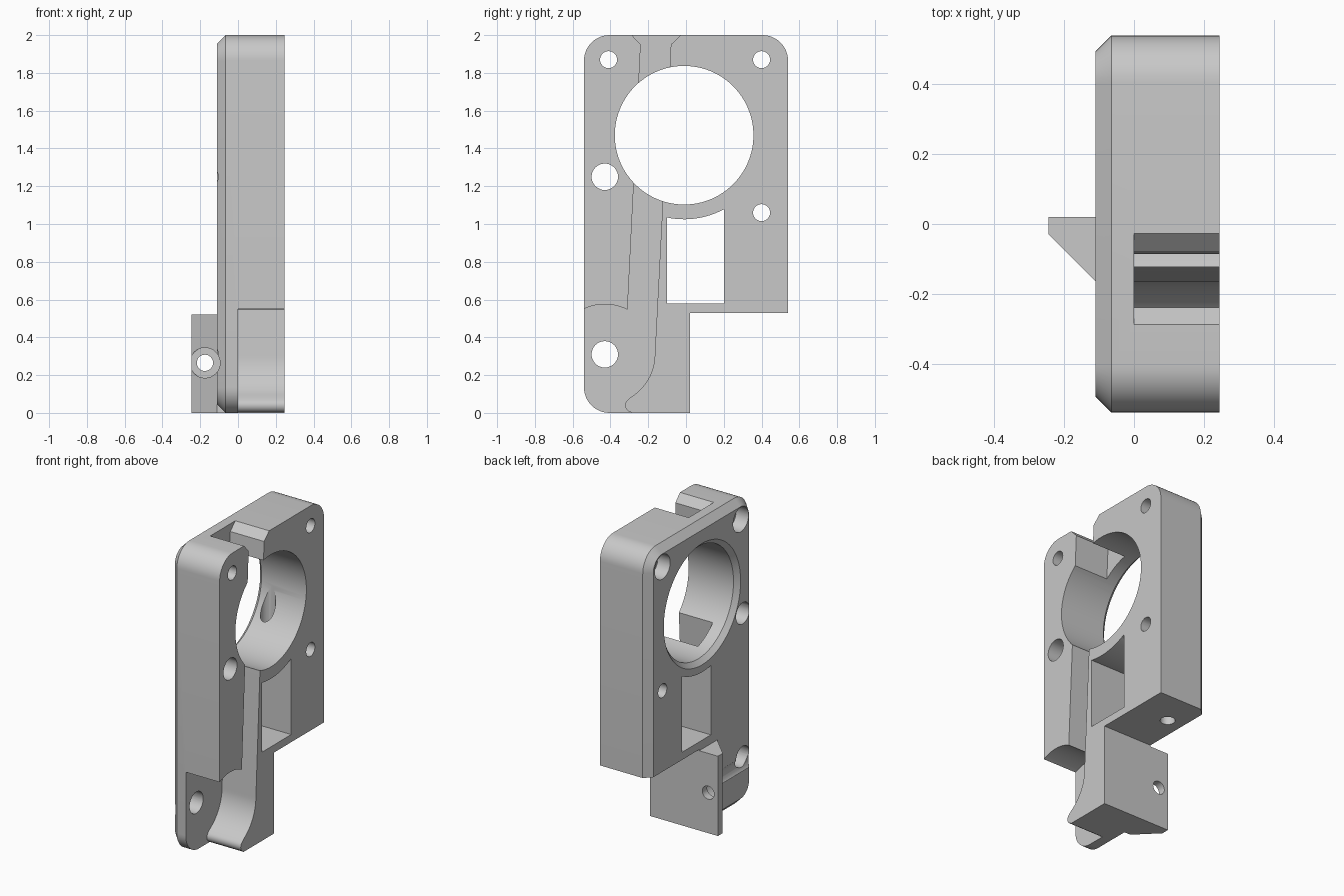
import bpy, bmesh
from math import sin, cos, radians, pi
from mathutils import Vector

cube = bpy.data.objects.get("Cube")
if cube:
    bpy.data.objects.remove(cube, do_unlink=True)

grey = bpy.data.materials.new("plain grey")
grey.use_nodes = True
grey.diffuse_color = (0.58, 0.58, 0.58, 1)
grey.node_tree.nodes["Principled BSDF"].inputs["Base Color"].default_value = (0.58, 0.58, 0.58, 1)


def arc(cy, cz, r, start, end, n=24):
    """Points along a circular arc, angles in degrees."""
    angles = [radians(start + (end - start) * i / n) for i in range(n + 1)]
    return [(cy + r * cos(a), cz + r * sin(a)) for a in angles]


def circle(cy, cz, r, n=64):
    return arc(cy, cz, r, 0, 360, n)[:-1]


# Places a 2D profile point at a depth along the chosen axis
PLACE = {
    "x": lambda a, b, d: Vector((d, a, b)),
    "y": lambda a, b, d: Vector((a, d, b)),
    "z": lambda a, b, d: Vector((a, b, d)),
}


def loft(name, sections, axis="x"):
    """Solid through matching profiles, given as (depth, points)."""
    bm = bmesh.new()
    rings = [[bm.verts.new(PLACE[axis](a, b, d)) for a, b in pts] for d, pts in sections]
    for low, high in zip(rings, rings[1:]):
        for i in range(len(low)):
            j = (i + 1) % len(low)
            bm.faces.new((low[i], low[j], high[j], high[i]))
    bm.faces.new(rings[0])
    bm.faces.new(rings[-1])
    bmesh.ops.recalc_face_normals(bm, faces=bm.faces)
    mesh = bpy.data.meshes.new(name)
    bm.to_mesh(mesh)
    bm.free()
    mesh.materials.append(grey)
    obj = bpy.data.objects.new(name, mesh)
    bpy.context.collection.objects.link(obj)
    return obj


def combine(target, other, operation="DIFFERENCE"):
    """Apply a boolean and discard the helper solid."""
    mod = target.modifiers.new(other.name, "BOOLEAN")
    mod.operation = operation
    mod.solver = "EXACT"
    mod.object = other
    bpy.context.view_layer.objects.active = target
    bpy.ops.object.modifier_apply(modifier=mod.name)
    bpy.data.objects.remove(other, do_unlink=True)


def rounded_plate(inset):
    """Body outline with round corners, moved inwards by inset."""
    r, hy, hz = 0.135, 0.54, 1.0
    pts = []
    for k, (sy, sz) in enumerate([(1, 1), (-1, 1), (-1, -1), (1, -1)]):
        pts += arc(sy * (hy - r), 1 + sz * (hz - r), r - inset, 90 * k, 90 * k + 90, 12)
    return pts


# Main body with a chamfered rear rim
body = loft("mount_body", [(-0.11, rounded_plate(0.045)), (-0.065, rounded_plate(0)),
                           (0.245, rounded_plate(0))])

# Wedge-backed side tab
tab = loft("side_tab", [(0, [(-0.245, 0.02), (-0.245, -0.03), (-0.11, -0.165),
                             (-0.05, -0.165), (-0.05, 0.02)]),
                        (0.522, [(-0.245, 0.02), (-0.245, -0.03), (-0.11, -0.165),
                                 (-0.05, -0.165), (-0.05, 0.02)])], "z")
combine(body, tab, "UNION")


def cut(name, points, start, end, axis="x"):
    combine(body, loft(name, [(start, points), (end, points)], axis))


# Lower corner notch
cut("corner_notch", [(0.02, -0.1), (0.7, -0.1), (0.7, 0.53), (0.02, 0.53)], -0.3, 0.3)

# Large round opening with an eased rear rim
HY, HZ, HR = -0.01, 1.47, 0.367
cut("round_opening", circle(HY, HZ, HR, 96), -0.3, 0.3)
combine(body, loft("opening_rim", [(-0.14, circle(HY, HZ, HR + 0.06, 96)),
                                   (-0.08, circle(HY, HZ, HR, 96))]))

# Window with an arched top
cut("window", [(0.2, 0.58)] + arc(HY, HZ, 0.445, 298.2, 258.3, 16) + [(-0.1, 0.58)], -0.3, 0.3)

# Cable channel flowing into the recessed lower corner
channel = [(0.025, 2.05), (-0.335, 2.05), (-0.24, 1.95)]
channel += arc(-0.43, 0.31, 0.265, 63, 115, 12)
channel += [(-0.62, 0.55), (-0.62, -0.05), (-0.29, -0.05)]
channel += arc(-0.285, 0.04, 0.037, 260, 130, 8)
channel += arc(-0.43, 0.31, 0.265, -58, 0, 14)
channel += [(-0.08, 1.95)]
cut("cable_channel", channel, 0, 0.3)

# Screw holes through the body, two with wide rear seats
for y, z, r in [(-0.41, 1.87, 0.045), (0.4, 1.87, 0.045), (0.4, 1.06, 0.045),
                (-0.43, 1.25, 0.07), (-0.43, 0.31, 0.07)]:
    cut("screw_hole", circle(y, z, r, 32), -0.3, 0.3)
for y in (-0.41, 0.4):
    cut("screw_seat", circle(y, 1.87, 0.08, 32), -0.3, -0.02)

# Upright hole from the notch into the round opening
cut("upright_hole", circle(0.0, 0.31, 0.045, 32), 0.4, 1.47, "z")

# Tab hole with a wide seat on the wedge side
cut("tab_hole", circle(-0.175, 0.265, 0.043, 32), -0.7, 0.1, "y")
cut("tab_seat", circle(-0.175, 0.265, 0.08, 32), -0.7, -0.03, "y")

# Smooth the curves, keep the edges crisp
bpy.ops.object.select_all(action="DESELECT")
body.select_set(True)
bpy.context.view_layer.objects.active = body
bpy.ops.object.shade_smooth_by_angle(angle=radians(25))
